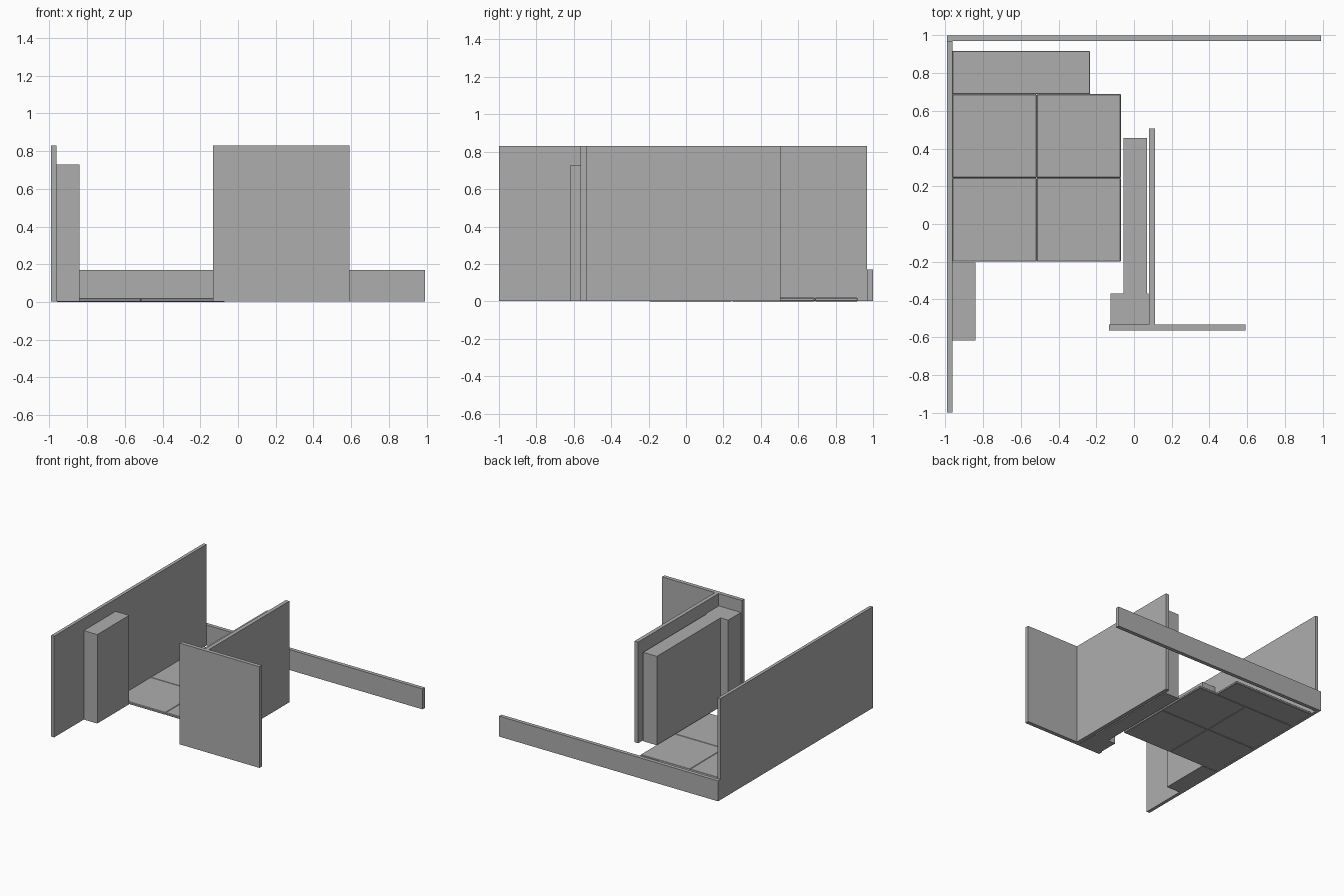
import bpy

if "Cube" in bpy.data.objects:
    bpy.data.objects.remove(bpy.data.objects["Cube"], do_unlink=True)

# One plain grey for the whole model
grey = bpy.data.materials.new("plain grey")
grey.use_nodes = True
colour = (0.42, 0.42, 0.42, 1)
grey.diffuse_color = colour
grey.node_tree.nodes["Principled BSDF"].inputs["Base Color"].default_value = colour


def block(name, x, y, z, bevel=0):
    """Box given by its (min, max) range on each axis."""
    bpy.ops.mesh.primitive_cube_add(size=1)
    ob = bpy.context.object
    ob.name = name
    ob.location = [sum(r) / 2 for r in (x, y, z)]
    ob.scale = [r[1] - r[0] for r in (x, y, z)]
    bpy.ops.object.transform_apply(location=False, rotation=False, scale=True)
    ob.data.materials.append(grey)
    if bevel:
        mod = ob.modifiers.new("edge chamfer", "BEVEL")
        mod.width = bevel
        mod.segments = 1
    return ob


WALL = (0.003, 0.83)
CABINET = (0.003, 0.73)
FLOOR = (0, 0.02)

# Walls
block("side_wall", (-0.99, -0.963), (-1, 0.969), WALL)
block("low_back_wall", (-0.99, 0.99), (0.969, 1), (0.003, 0.17))
block("partition_wall", (0.079, 0.111), (-0.533, 0.505), WALL)
block("front_wall", (-0.132, 0.59), (-0.565, -0.533), WALL)

# Cabinets standing against the walls
block("side_cabinet", (-0.963, -0.841), (-0.617, -0.204), CABINET)
block("long_cabinet", (-0.055, 0.069), (-0.368, 0.455), CABINET)
block("corner_cabinet", (-0.124, 0.077), (-0.533, -0.368), CABINET)

# Stepped floor laid from slabs
xs = (-0.963, -0.516, -0.069)
ys = (-0.2, 0.244, 0.688)
for i in range(2):
    for j in range(2):
        block("floor_slab", xs[i:i + 2], ys[j:j + 2], FLOOR, 0.004)
block("back_floor_slab", (-0.963, -0.233), (0.688, 0.918), FLOOR, 0.004)
